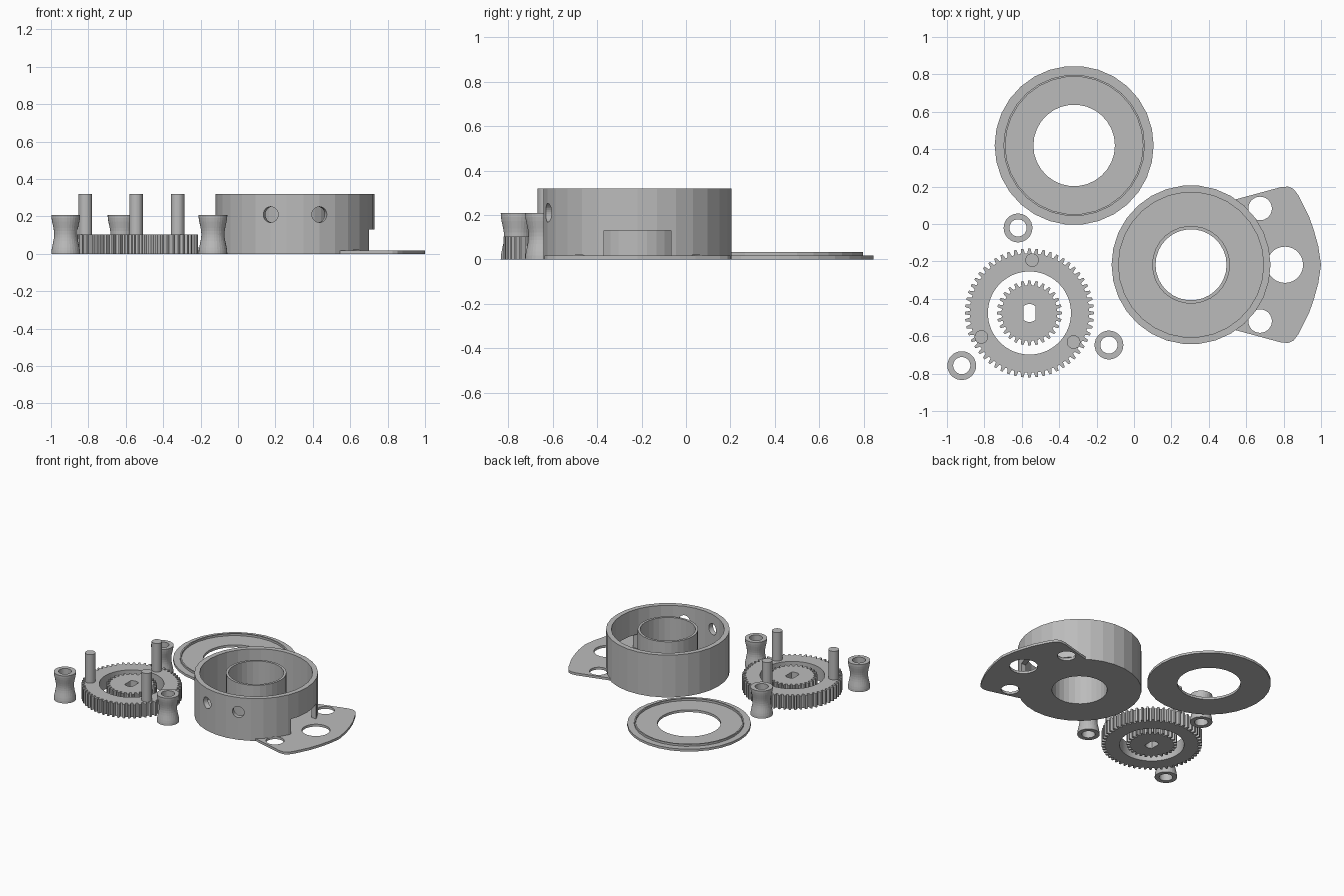
import bpy, bmesh, math
from mathutils import Matrix, Vector

cube = bpy.data.objects.get("Cube")
if cube:
    bpy.data.objects.remove(cube, do_unlink=True)

grey = bpy.data.materials.new("plain grey")
grey.use_nodes = True
GREY = (0.5, 0.5, 0.5, 1)
grey.diffuse_color = GREY
grey.node_tree.nodes["Principled BSDF"].inputs["Base Color"].default_value = GREY

SIDES = 30
TAU = 2 * math.pi


def finish(bm, name, loc=(0, 0, 0)):
    bmesh.ops.recalc_face_normals(bm, faces=bm.faces)
    mesh = bpy.data.meshes.new(name)
    bm.to_mesh(mesh)
    bm.free()
    mesh.materials.append(grey)
    obj = bpy.data.objects.new(name, mesh)
    obj.location = loc
    bpy.context.collection.objects.link(obj)
    return obj


def bridge(bm, loops):
    """Join a closed cycle of equal-length point loops with quads."""
    rows = [[bm.verts.new(p) for p in loop] for loop in loops]
    for a, b in zip(rows, rows[1:] + rows[:1]):
        for i in range(len(a)):
            j = (i + 1) % len(a)
            bm.faces.new((a[i], a[j], b[j], b[i]))


def lathe(name, profile, loc):
    """Revolve a closed (radius, height) profile about z."""
    bm = bmesh.new()
    angles = [TAU * i / SIDES for i in range(SIDES)]
    bridge(bm, [[(r * math.cos(a), r * math.sin(a), z) for a in angles]
                for r, z in profile])
    return finish(bm, name, loc)


def gear(name, teeth, tip, root, height, hole, loc):
    """Toothed ring; hole is a function giving the inner radius by angle."""
    outer, inner = [], []
    for t in range(teeth):
        for step, r in ((-0.32, root), (-0.16, tip), (0.16, tip), (0.32, root)):
            a = TAU * (t + step) / teeth
            d = Vector((math.cos(a), math.sin(a), 0))
            outer.append(d * r)
            inner.append(d * hole(a))
    up = Vector((0, 0, height))
    bm = bmesh.new()
    bridge(bm, [outer, [p + up for p in outer], [p + up for p in inner], inner])
    return finish(bm, name, loc)


def cylinder(name, r, z0, z1, loc, matrix=Matrix()):
    bm = bmesh.new()
    bmesh.ops.create_cone(bm, cap_ends=True, segments=SIDES, radius1=r, radius2=r,
                          depth=z1 - z0,
                          matrix=matrix @ Matrix.Translation((0, 0, (z0 + z1) / 2)))
    return finish(bm, name, loc)


def combine(target, other, operation):
    """Apply a boolean and discard the second object."""
    other.hide_render = True
    mod = target.modifiers.new("cut", 'BOOLEAN')
    mod.operation, mod.solver, mod.object = operation, 'EXACT', other
    bpy.context.view_layer.objects.active = target
    bpy.ops.object.modifier_apply(modifier=mod.name)
    bpy.data.objects.remove(other, do_unlink=True)


# Lid with a thin locating lip
lathe("lid", [(0.218, 0), (0.425, 0), (0.425, 0.018), (0.378, 0.018),
              (0.378, 0.033), (0.368, 0.033), (0.368, 0.018), (0.218, 0.018)],
      (-0.32, 0.42, 0))

# Housing: floor, outer wall and central tube
HX, HY, FLOOR, TOP = 0.305, -0.218, 0.018, 0.32
housing = lathe("housing", [(0.19, 0), (0.425, 0), (0.425, TOP), (0.388, TOP),
                            (0.388, FLOOR), (0.208, FLOOR), (0.208, TOP), (0.19, TOP)],
                (HX, HY, 0))

# Mounting flange, mirrored across the housing axis
half = [(0.24, 0.35), (0.48, 0.415), (0.52, 0.418), (0.548, 0.405), (0.575, 0.37),
        (0.6, 0.32), (0.63, 0.26), (0.655, 0.19), (0.68, 0.1)]
outline = half + [(0.695, 0)] + [(x, -y) for x, y in reversed(half)]
bm = bmesh.new()
base = bm.faces.new([bm.verts.new((x, y, 0)) for x, y in outline])
grown = bmesh.ops.extrude_face_region(bm, geom=[base], use_keep_orig=True)
bmesh.ops.translate(bm, vec=(0, 0, FLOOR),
                    verts=[v for v in grown["geom"] if isinstance(v, bmesh.types.BMVert)])
combine(housing, finish(bm, "flange", (HX, HY, 0)), 'UNION')

# Flange holes
for x, y, r in ((0.502, 0, 0.097), (0.369, 0.301, 0.063), (0.369, -0.301, 0.063)):
    combine(housing, cylinder("hole_cutter", r, -0.05, 0.02, (HX + x, HY + y, 0)),
            'DIFFERENCE')

# Side window
bm = bmesh.new()
bmesh.ops.create_cube(bm, size=1, matrix=Matrix.Diagonal((0.2, 0.3, 0.13 - FLOOR, 1)))
combine(housing, finish(bm, "window_cutter", (HX + 0.4, HY, (0.13 + FLOOR) / 2)),
        'DIFFERENCE')

# Two radial screw holes in the front wall
for side in (-1, 1):
    aim = Vector((side * 0.13, -0.4, 0)).to_track_quat('Z', 'Y').to_matrix().to_4x4()
    combine(housing, cylinder("screw_cutter", 0.042, 0.3, 0.5, (HX, HY, 0.21), aim),
            'DIFFERENCE')

# Ring gear, and a small gear with a double-flat shaft hole
GEAR = (-0.559, -0.476, 0)
gear("ring_gear", 56, 0.345, 0.319, 0.104, lambda a: 0.222, GEAR)
gear("inner_gear", 28, 0.174, 0.149, 0.104,
     lambda a: min(0.048, 0.032 / max(abs(math.cos(a)), 0.01)), GEAR)

# Pins standing on the ring gear
for i, (x, y) in enumerate(((-0.545, -0.193), (-0.816, -0.604), (-0.323, -0.631))):
    cylinder(f"gear_pin_{i + 1}", 0.036, 0.09, TOP, (x, y, 0))

# Waisted rollers
H, WAIST = 0.208, 0.015
side = [(0.077 - WAIST * math.sin(math.pi * i / 12) ** 2, H * i / 12) for i in range(13)]
for i, (x, y) in enumerate(((-0.921, -0.757), (-0.62, -0.021), (-0.134, -0.647))):
    lathe(f"roller_{i + 1}", side + [(0.046, H), (0.046, 0)], (x, y, 0))
